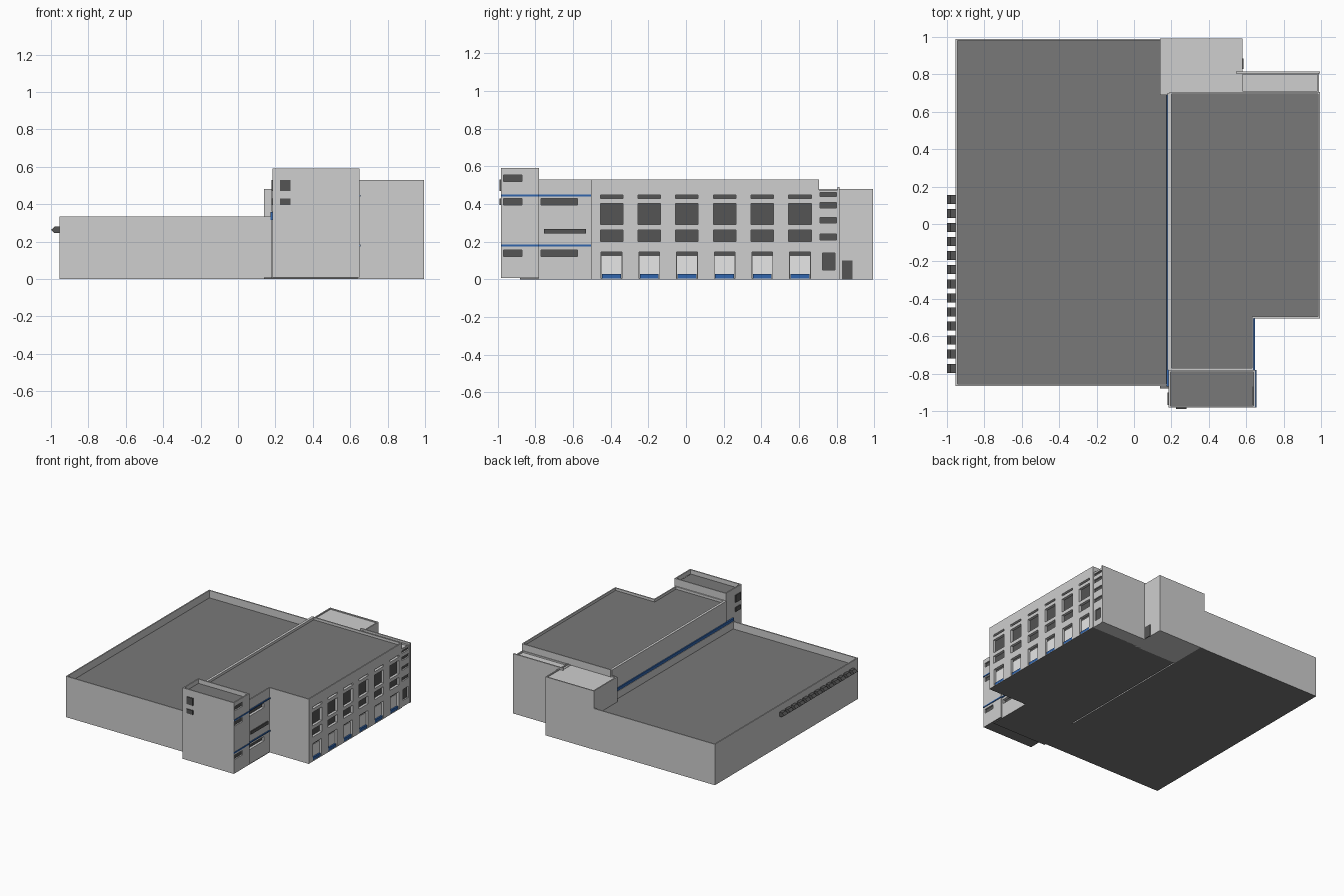
import bpy, bmesh
from mathutils import Vector

cube = bpy.data.objects.get("Cube")
if cube:
    bpy.data.objects.remove(cube, do_unlink=True)


def material(name, r, g, b):
    m = bpy.data.materials.new(name)
    m.use_nodes = True
    m.diffuse_color = (r, g, b, 1)
    m.node_tree.nodes["Principled BSDF"].inputs["Base Color"].default_value = (r, g, b, 1)
    return m


WALL = material("light_grey_wall", 0.62, 0.62, 0.62)
ROOF = material("dark_grey_roof", 0.19, 0.19, 0.19)
GLASS = material("dark_window", 0.09, 0.09, 0.09)
PANEL = material("white_panel", 0.8, 0.8, 0.8)
BLUE = material("blue_trim", 0.03, 0.13, 0.42)


def finish(name, bm, mats):
    bmesh.ops.recalc_face_normals(bm, faces=bm.faces)
    mesh = bpy.data.meshes.new(name)
    bm.to_mesh(mesh)
    bm.free()
    for m in mats:
        mesh.materials.append(m)
    obj = bpy.data.objects.new(name, mesh)
    bpy.context.collection.objects.link(obj)
    return obj


def add_box(bm, x, y, z):
    verts = bmesh.ops.create_cube(bm, size=1)["verts"]
    for v in verts:
        v.co = Vector([(a + b) / 2 + c * (b - a) for (a, b), c in zip((x, y, z), v.co)])


def box(name, x, y, z, mat):
    bm = bmesh.new()
    add_box(bm, x, y, z)
    return finish(name, bm, [mat])


def block(name, outline, z0, z1, recess, roof=ROOF):
    """Walls from a footprint, with a thin parapet around a sunken roof."""
    bm = bmesh.new()
    base = bm.faces.new([bm.verts.new((x, y, z0)) for x, y in outline])
    base.material_index = 1
    ext = bmesh.ops.extrude_face_region(bm, geom=[base], use_keep_orig=True)["geom"]
    for v in ext:
        if isinstance(v, bmesh.types.BMVert):
            v.co.z = z1
    bmesh.ops.recalc_face_normals(bm, faces=bm.faces)
    for f in bm.faces:
        f.material_index = 1 if f.calc_center_median().z < z0 + 0.001 else 0
    top = [f for f in bm.faces if f.calc_center_median().z > z1 - 0.001]
    bmesh.ops.inset_region(bm, faces=top, thickness=0.01, use_even_offset=True)
    sunk = bmesh.ops.extrude_discrete_faces(bm, faces=top)["faces"]
    for f in sunk:
        f.material_index = 1
        for v in f.verts:
            v.co.z -= recess
    bmesh.ops.remove_doubles(bm, verts=bm.verts, dist=0.0001)
    return finish(name, bm, [WALL, roof])


def rect(x0, x1, y0, y1):
    return [(x0, y0), (x1, y0), (x1, y1), (x0, y1)]


def side_windows(obj, name, face_x, openings, depth=0.025):
    """Cut recesses into a +x wall and set a pane at the back of each."""
    bm, panes = bmesh.new(), bmesh.new()
    for y0, y1, z0, z1 in openings:
        add_box(bm, (face_x - depth, face_x + 0.05), (y0, y1), (z0, z1))
        add_box(panes, (face_x - depth - 0.004, face_x - depth + 0.004), (y0, y1), (z0, z1))
    cutter = finish(name + "_cutter", bm, [WALL])
    cutter.hide_render = True
    mod = obj.modifiers.new("recess", "BOOLEAN")
    mod.operation = "DIFFERENCE"
    mod.solver = "EXACT"
    mod.object = cutter
    bpy.context.view_layer.objects.active = obj
    bpy.ops.object.modifier_apply(modifier=mod.name)
    bpy.data.objects.remove(cutter, do_unlink=True)
    finish(name, panes, [GLASS])


# Low hall with deep parapet
block("hall", rect(-0.955, 0.18, -0.865, 0.99), 0, 0.335, 0.06)

# Main wing and link, one L-shaped roof
main = block("main_wing", [(0.19, -0.78), (0.64, -0.78), (0.64, -0.505),
                           (0.995, -0.505), (0.995, 0.705), (0.19, 0.705)], 0, 0.53, 0.02)
bays = [-0.395 + 0.2 * i for i in range(6)]
rows = [(0.43, 0.447), (0.292, 0.402), (0.2, 0.263)]
side_windows(main, "main_windows", 0.995,
             [(y - 0.06, y + 0.06, a, b) for y in bays for a, b in rows]
             + [(y - 0.055, y + 0.055, 0.004, 0.146) for y in bays])
for y in bays:
    box("bay_panel", (0.955, 0.978), (y - 0.053, y + 0.053), (0.004, 0.125), PANEL)
    box("bay_blue_sill", (0.975, 0.99), (y - 0.05, y + 0.05), (0.004, 0.028), BLUE)
side_windows(main, "link_windows", 0.64,
             [(-0.77, -0.575, 0.395, 0.43), (-0.77, -0.575, 0.122, 0.157)])
box("link_ledge", (0.63, 0.648), (-0.755, -0.53), (0.243, 0.268), GLASS)

# Front tower
tower = block("front_tower", rect(0.185, 0.65, -0.982, -0.78), 0.008, 0.59, 0.035)
side_windows(tower, "tower_windows", 0.65,
             [(-0.968, -0.87, a, a + 0.035) for a in (0.52, 0.395, 0.122)], 0.015)
for z0, z1 in [(0.47, 0.53), (0.395, 0.43)]:
    box("tower_front_window", (0.225, 0.282), (-0.989, -0.98), (z0, z1), GLASS)
    box("tower_side_window", (0.178, 0.187), (-0.968, -0.9), (z0, z1), GLASS)
box("tower_floor", (0.14, 0.64), (-0.88, -0.5), (0, 0.008), ROOF)

# Blue trim bands
for z in (0.18, 0.445):
    box("tower_blue_band", (0.64, 0.655), (-0.982, -0.78), (z - 0.005, z + 0.005), BLUE)
    box("link_blue_band", (0.635, 0.647), (-0.78, -0.505), (z - 0.005, z + 0.005), BLUE)
box("hall_blue_band", (0.173, 0.192), (-0.87, 0.7), (0.315, 0.358), BLUE)
box("main_left_wall_trim", (0.179, 0.191), (-0.78, 0.7), (0.36, 0.53), WALL)

# Rear stair with its back wall
stair = block("rear_stair", rect(0.55, 0.99, 0.7, 0.81), 0, 0.475, 0.012, WALL)
side_windows(stair, "stair_windows", 0.99,
             [(0.712, 0.8, a, b) for a, b in
              [(0.44, 0.46), (0.38, 0.408), (0.3, 0.328), (0.21, 0.24)]]
             + [(0.725, 0.79, 0.05, 0.14)], 0.015)
box("stair_back_wall", (0.545, 0.995), (0.805, 0.816), (0, 0.49), WALL)

# Rear block and its door
block("rear_block", rect(0.14, 0.58, 0.69, 0.993), 0, 0.48, 0.008, WALL)
box("rear_door", (0.578, 0.586), (0.828, 0.885), (0, 0.1), GLASS)

# Row of vents on the right wall
for i in range(13):
    y = 0.132 - 0.0753 * i
    bm = bmesh.new()
    profile = [(-0.95, 0.245), (-0.98, 0.245), (-1, 0.262), (-0.98, 0.28), (-0.95, 0.28)]
    face = bm.faces.new([bm.verts.new((x, y - 0.024, z)) for x, z in profile])
    ext = bmesh.ops.extrude_face_region(bm, geom=[face], use_keep_orig=True)["geom"]
    bmesh.ops.translate(bm, vec=(0, 0.048, 0),
                        verts=[v for v in ext if isinstance(v, bmesh.types.BMVert)])
    finish("wall_vent", bm, [GLASS])
